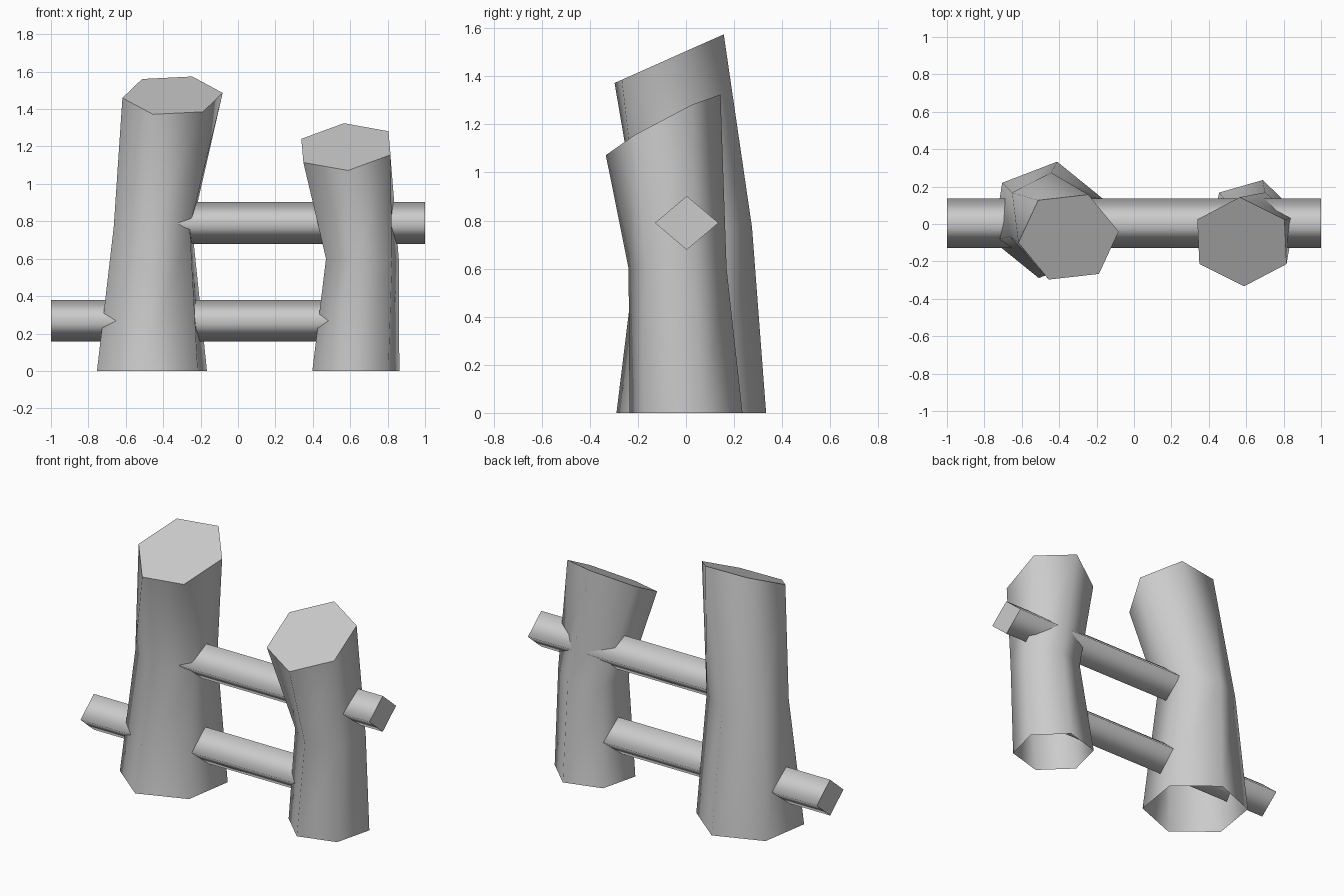
import bpy
import bmesh
from math import radians, sin, cos, tau
from mathutils import Euler, Vector

cube = bpy.data.objects.get("Cube")
if cube:
    bpy.data.objects.remove(cube, do_unlink=True)

# One flat grey for the whole fence
grey = bpy.data.materials.new("fence_grey")
grey.use_nodes = True
colour = (0.6, 0.6, 0.6, 1)
grey.diffuse_color = colour
grey.node_tree.nodes["Principled BSDF"].inputs["Base Color"].default_value = colour


def ring(centre, radius, phase=0, pitch=0, roll=0, sides=6):
    """Regular polygon, tilted about x (pitch) and y (roll)."""
    turn = Euler((radians(pitch), radians(roll), 0)).to_matrix()
    points = []
    for i in range(sides):
        a = radians(phase) + tau * i / sides
        points.append(Vector(centre) + turn @ Vector((cos(a) * radius, sin(a) * radius, 0)))
    return points


def loft(name, rings, cap_start, cap_end):
    """Smooth skin through the rings, with flat sharp-edged caps."""
    bm = bmesh.new()
    loops = [[bm.verts.new(p) for p in r] for r in rings]
    n = len(loops[0])
    for low, high in zip(loops, loops[1:]):
        for i in range(n):
            j = (i + 1) % n
            bm.faces.new((low[i], low[j], high[j], high[i])).smooth = True
    caps = []
    if cap_start:
        caps.append(bm.faces.new(loops[0][::-1]))
    if cap_end:
        caps.append(bm.faces.new(loops[-1]))
    for cap in caps:
        for edge in cap.edges:
            edge.smooth = False
    bm.normal_update()
    mesh = bpy.data.meshes.new(name)
    bm.to_mesh(mesh)
    bm.free()
    mesh.materials.append(grey)
    obj = bpy.data.objects.new(name, mesh)
    bpy.context.collection.objects.link(obj)
    return obj


# Crooked six-sided posts, open underneath, with slanted sawn tops
loft("tall_post", [
    ring((-0.46, 0.022, 0), 0.315, 21),
    ring((-0.455, 0.04, 0.77), 0.235, 27),
    ring((-0.35, -0.07, 1.473), 0.27, 7, pitch=24),
], False, True)
loft("short_post", [
    ring((0.63, 0, 0), 0.242, 16),
    ring((0.665, -0.035, 0.6), 0.207, 20),
    ring((0.577, -0.095, 1.198), 0.27, 30, pitch=28, roll=-5),
], False, True)


def rail(name, x_start, x_end, z):
    """Diamond-section bar along x."""
    ends = [[Vector((x, p.x * 1.18 + 0.003, z + p.y))
             for p in ring((0, 0, 0), 0.112, sides=4)]
            for x in (x_start, x_end)]
    loft(name, ends, True, True)


# Rails, each with one free end beyond a post
rail("upper_rail", -0.45, 1, 0.79)
rail("lower_rail", -1, 0.55, 0.268)
